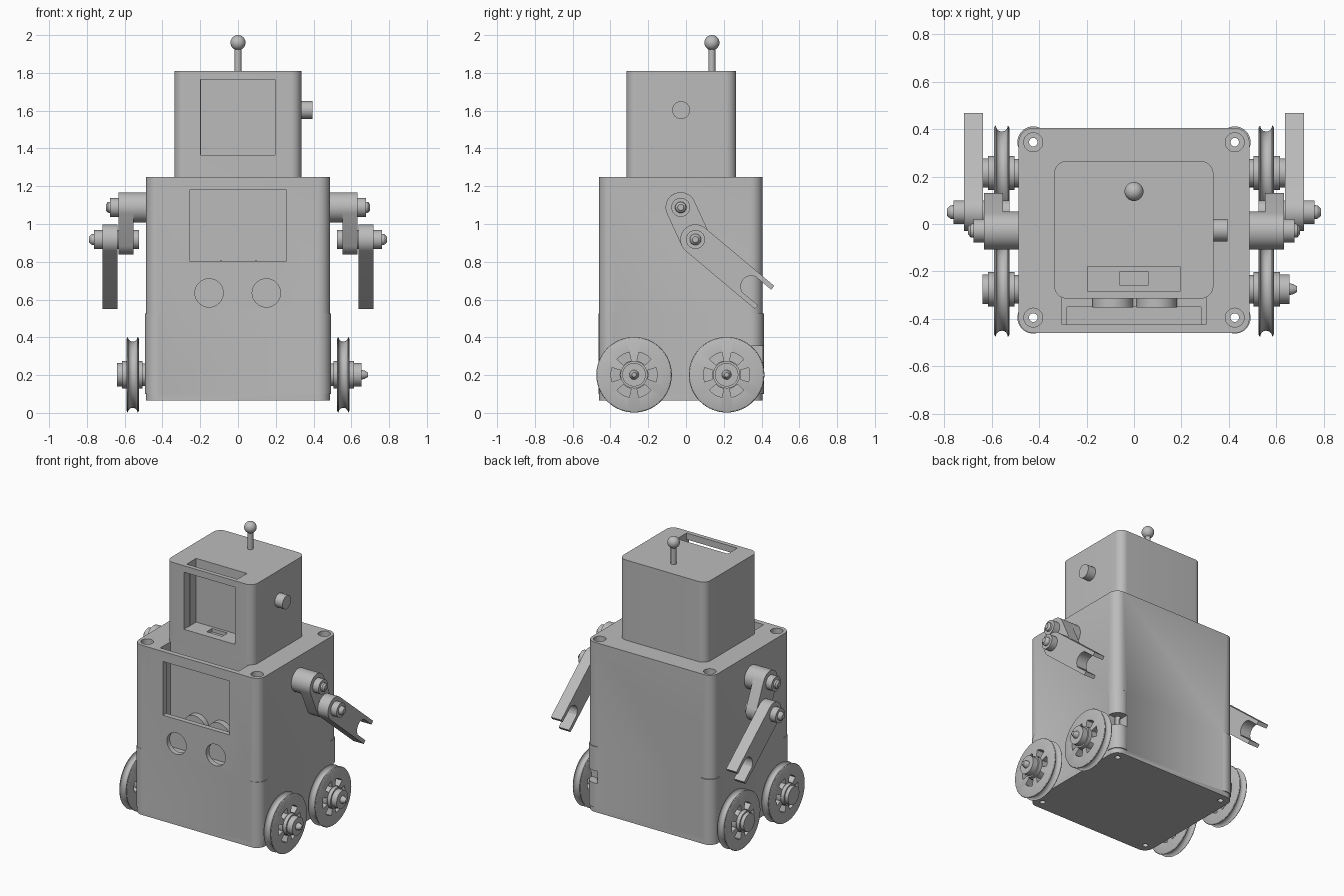
import bpy, bmesh
from math import sin, cos, pi, radians
from mathutils import Vector

cube = bpy.data.objects.get("Cube")
if cube:
    bpy.data.objects.remove(cube, do_unlink=True)

grey = bpy.data.materials.new("plain grey")
grey.use_nodes = True
GREY = (0.5, 0.5, 0.5, 1)
grey.diffuse_color = GREY
grey.node_tree.nodes["Principled BSDF"].inputs["Base Color"].default_value = GREY


def finish(name, bm):
    bmesh.ops.remove_doubles(bm, verts=bm.verts, dist=1e-5)
    bmesh.ops.recalc_face_normals(bm, faces=bm.faces)
    mesh = bpy.data.meshes.new(name)
    bm.to_mesh(mesh)
    bm.free()
    mesh.materials.append(grey)
    ob = bpy.data.objects.new(name, mesh)
    bpy.context.collection.objects.link(ob)
    return ob


def arc(cx, cy, r, a0, a1, n=12):
    """Points on an arc, angles in degrees."""
    steps = [radians(a0 + (a1 - a0) * i / n) for i in range(n + 1)]
    return [(cx + r * cos(a), cy + r * sin(a)) for a in steps]


def prism(name, pts, lo, hi, axis="z"):
    """Extrude an outline: (x, y) along z, (y, z) along x, (x, z) along y."""
    place = {"x": lambda p, t: (t, p[0], p[1]),
             "y": lambda p, t: (p[0], t, p[1]),
             "z": lambda p, t: (p[0], p[1], t)}[axis]
    bm = bmesh.new()
    low = [bm.verts.new(place(p, lo)) for p in pts]
    high = [bm.verts.new(place(p, hi)) for p in pts]
    bm.faces.new(low)
    bm.faces.new(high)
    for i in range(len(pts)):
        j = (i + 1) % len(pts)
        bm.faces.new((low[i], low[j], high[j], high[i]))
    return finish(name, bm)


def disc(name, cx, cy, r, lo, hi, axis="z", n=32):
    return prism(name, arc(cx, cy, r, 0, 360 - 360 / n, n - 1), lo, hi, axis)


def box(name, x, y, z):
    return prism(name, [(x[0], y[0]), (x[1], y[0]), (x[1], y[1]), (x[0], y[1])], *z)


def rounded_rect(x, y, r):
    return (arc(x[1] - r, y[1] - r, r, 0, 90) + arc(x[0] + r, y[1] - r, r, 90, 180)
            + arc(x[0] + r, y[0] + r, r, 180, 270) + arc(x[1] - r, y[0] + r, r, 270, 360))


def lathe(name, profile, y, z, side, n=48):
    """Turn (radius, x) points round an axle parallel to x."""
    bm = bmesh.new()
    verts = [bm.verts.new((side * x, y + r, z)) for r, x in profile]
    edges = [bm.edges.new(pair) for pair in zip(verts, verts[1:])]
    bmesh.ops.spin(bm, geom=verts + edges, cent=(0, y, z), axis=(1, 0, 0),
                   angle=2 * pi, steps=n, use_merge=False)
    return finish(name, bm)


def combine(ob, tools, operation="DIFFERENCE"):
    """Apply booleans to a part and remove the tools."""
    for tool in tools:
        mod = ob.modifiers.new("shape", "BOOLEAN")
        mod.operation, mod.solver, mod.object = operation, "EXACT", tool
        bpy.context.view_layer.objects.active = ob
        bpy.ops.object.modifier_apply(modifier=mod.name)
        bpy.data.objects.remove(tool, do_unlink=True)


# Body with corner posts, screw holes, display slot, window and eye holes
body = prism("body", rounded_rect((-.487, .487), (-.46, .405), .062), .065, 1.25)
corners = [(x, y) for x in (-.425, .425) for y in (-.395, .345)]
combine(body, [disc("post", x, y, .067, .1, .525) for x, y in corners], "UNION")
cuts = [disc("bore", x, y, .018, 0, 1.3) for x, y in corners]
cuts += [disc("recess", x, y, .04, 1.2, 1.3) for x, y in corners]
cuts += [box("slot", (-.303, .303), (-.425, -.31), (.72, 1.3)),
         box("lower_slot", (-.283, .283), (-.425, -.35), (.54, .75)),
         box("window", (-.257, .257), (-.5, -.4), (.805, 1.18)),
         box("cable_port", (.4, .55), (.34, .5), (.27, .355))]
cuts += [disc("eye", x, .635, .075, -.5, -.4, "y") for x in (-.153, .15)]
combine(body, cuts)
for x, side in ((-.09, "right"), (.096, "left")):
    disc("inner_barrel_" + side, x, .72, .086, -.353, -.312, "y")

# Head with display slot and face window
head = prism("head", rounded_rect((-.337, .335), (-.315, .266), .055), 1.25, 1.81)
combine(head, [box("slot", (-.197, .195), (-.285, -.18), (1.365, 1.9)),
               box("window", (-.198, .196), (-.4, -.25), (1.366, 1.765)),
               box("cable_gap", (-.06, .06), (-.26, -.2), (1.34, 1.4))])
disc("head_knob", -.026, 1.603, .047, .32, .395, "x")

# Antenna
disc("antenna_stem", 0, .137, .018, 1.8, 1.95)
bm = bmesh.new()
bmesh.ops.create_uvsphere(bm, u_segments=32, v_segments=16, radius=.04)
bmesh.ops.translate(bm, verts=bm.verts, vec=(0, .137, 1.96))
finish("antenna_ball", bm)

# Grooved wheels with six windows, hubs and axles
groove = [(r, x) for x, r in arc(.5575, .2, .025, 180, 360)]
rim = [(0, .525), (.19, .525), (.197, .528)] + groove + [(.197, .587), (.19, .59), (0, .59)]
for s, side in ((-1, "right"), (1, "left")):
    for y, end in ((-.275, "front"), (.215, "back")):
        tag = end + "_" + side
        wheel = lathe("wheel_" + tag, rim, y, .202, s, 64)
        windows = []
        for k in range(6):
            a = 60 * k
            sector = arc(y, .202, .122, a - 18, a + 18, 6) + arc(y, .202, .076, a + 18, a - 18, 6)
            windows.append(prism("window", sector, s * .5, s * .62, "x"))
        combine(wheel, windows)
        hub = [(0, .48), (.06, .48), (.06, .505), (.072, .505), (.072, .615), (.062, .615)]
        if s > 0:
            hub += [(.062, .655), (.025, .655), (.022, .67), (.012, .688), (0, .688)]
        else:
            hub += [(.062, .64), (0, .64)]
        lathe("hub_" + tag, hub, y, .202, s)

# Arms: shoulder mount, upper arm, forked forearm and pivots
shoulder, elbow = Vector((-.028, 1.088)), Vector((.05, .918))
fore = Vector((cos(radians(-40)), sin(radians(-40))))
up = Vector((-fore.y, fore.x))
tilt = -65.4
link = arc(*shoulder, .08, tilt + 90, tilt + 270, 20) + arc(*elbow, .08, tilt - 90, tilt + 90, 20)
fork = arc(0, 0, .08, 90, 270, 20) + [(.478, -.08), (.478, -.054), (.36, -.054)]
fork += arc(.385, 0, .055, 250, 110, 10) + [(.36, .054), (.478, .054), (.478, .08)]
claw = [elbow + fore * a + up * b for a, b in fork]


def pivot(name, centre, inner, outer, tip, s):
    """Collared pin running through a joint."""
    lathe(name, [(0, inner), (.05, inner), (.05, outer), (.03, outer),
                 (.028, outer + .012), (.016, tip), (0, tip)], *centre, s, 32)


for s, side in ((-1, "right"), (1, "left")):
    disc("shoulder_mount_" + side, *shoulder, .08, s * .48, s * .552, "x", 48)
    prism("upper_arm_" + side, link, s * .552, s * .632, "x")
    prism("forearm_" + side, claw, s * .637, s * .717, "x")
    pivot("shoulder_pivot_" + side, shoulder, .54, .677, .7, s)
    pivot("elbow_pivot_" + side, elbow, .525, .762, .788, s)

# Smooth curved sides, keeping edges sharp
bpy.ops.object.select_all(action="DESELECT")
for ob in bpy.context.scene.objects:
    if ob.type == "MESH" and ob.data.materials and ob.data.materials[0] == grey:
        ob.select_set(True)
        bpy.context.view_layer.objects.active = ob
bpy.ops.object.shade_smooth_by_angle(angle=radians(30))
